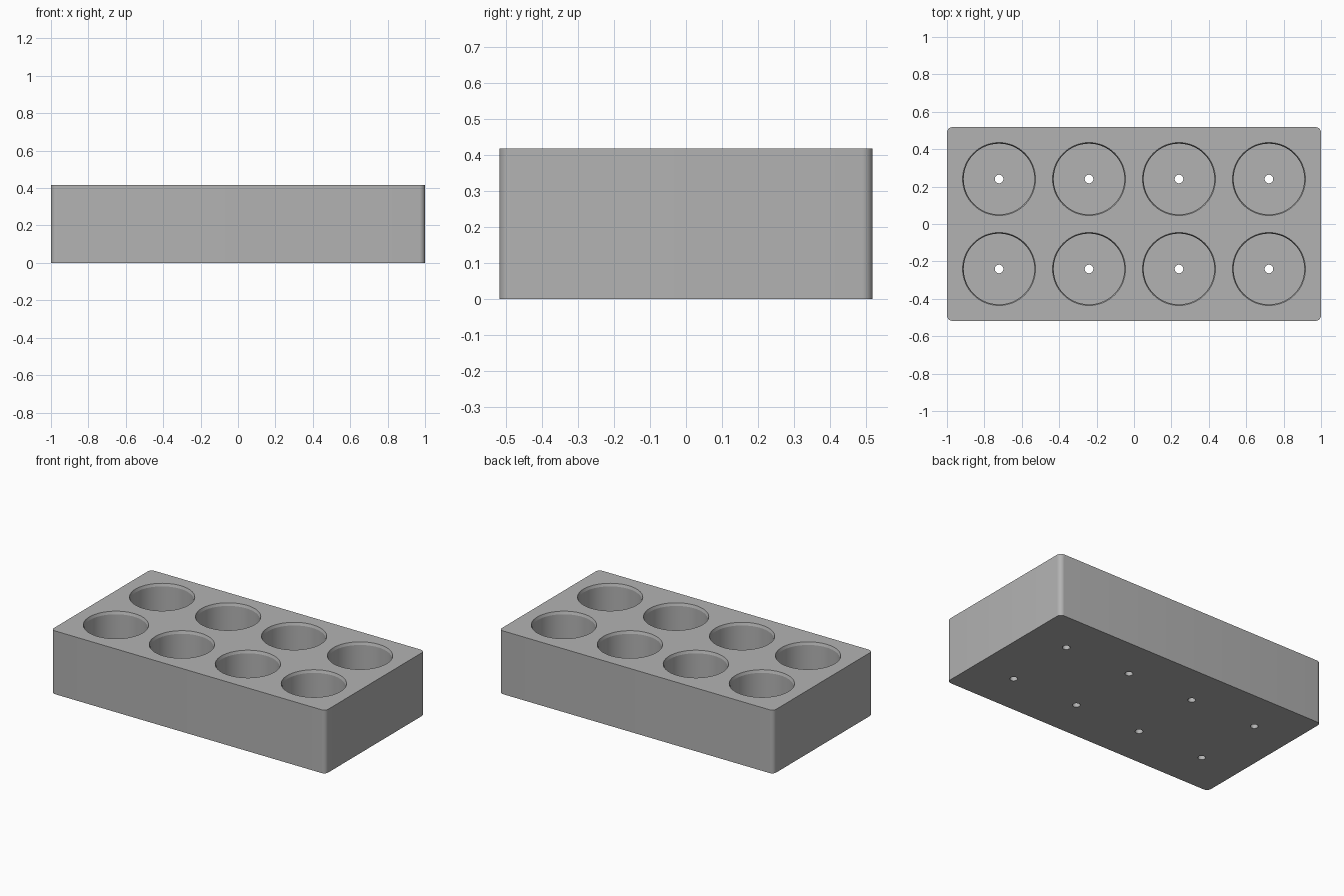
import bpy, bmesh, math

cube = bpy.data.objects.get("Cube")
if cube:
    bpy.data.objects.remove(cube, do_unlink=True)

WIDTH, DEPTH, HEIGHT = 2.0, 1.036, 0.417
CORNER = 0.03
PITCH = 0.481
POCKET_R, RIM_R, RIM_H = 0.189, 0.195, 0.018
DRAIN_R, FLOOR = 0.023, 0.04

grey = bpy.data.materials.new("plain grey")
grey.use_nodes = True
colour = (0.45, 0.45, 0.45, 1)
grey.diffuse_color = colour
grey.node_tree.nodes["Principled BSDF"].inputs["Base Color"].default_value = colour


def make_object(name, bm):
    mesh = bpy.data.meshes.new(name)
    bmesh.ops.recalc_face_normals(bm, faces=bm.faces)
    bm.to_mesh(mesh)
    bm.free()
    obj = bpy.data.objects.new(name, mesh)
    bpy.context.collection.objects.link(obj)
    mesh.materials.append(grey)
    return obj


# Block with rounded upright corners
bm = bmesh.new()
bmesh.ops.create_cube(bm, size=1)
for v in bm.verts:
    v.co = (v.co.x * WIDTH, v.co.y * DEPTH, (v.co.z + 0.5) * HEIGHT)
upright = [e for e in bm.edges if abs(e.verts[0].co.z - e.verts[1].co.z) > 0.1]
bmesh.ops.bevel(bm, geom=upright, offset=CORNER, segments=8, profile=0.5, affect='EDGES')
block = make_object("tray_block", bm)

# Cutters: drain, pocket and flared rim as one turned profile
over = 0.02
flare = RIM_R + (RIM_R - POCKET_R) * over / RIM_H
profile = [(DRAIN_R, -over), (DRAIN_R, FLOOR), (POCKET_R, FLOOR),
           (POCKET_R, HEIGHT - RIM_H), (flare, HEIGHT + over)]
SIDES = 64
bm = bmesh.new()
for x in (-1.5, -0.5, 0.5, 1.5):
    for y in (-0.5, 0.5):
        rings = []
        for r, z in profile:
            rings.append([bm.verts.new((x * PITCH + r * math.cos(i * math.tau / SIDES),
                                        y * PITCH + r * math.sin(i * math.tau / SIDES), z))
                          for i in range(SIDES)])
        for low, high in zip(rings, rings[1:]):
            for i in range(SIDES):
                j = (i + 1) % SIDES
                bm.faces.new((low[i], low[j], high[j], high[i]))
        bm.faces.new(rings[0][::-1])
        bm.faces.new(rings[-1])
cutter = make_object("pocket_cutter", bm)
cutter.hide_render = True

# Cut the pockets and shade
cut = block.modifiers.new("pockets", 'BOOLEAN')
cut.operation = 'DIFFERENCE'
cut.solver = 'EXACT'
cut.object = cutter
bpy.ops.object.select_all(action='DESELECT')
block.select_set(True)
bpy.context.view_layer.objects.active = block
bpy.ops.object.modifier_apply(modifier=cut.name)
bpy.data.objects.remove(cutter, do_unlink=True)
bpy.ops.object.shade_smooth_by_angle(angle=math.radians(15))
